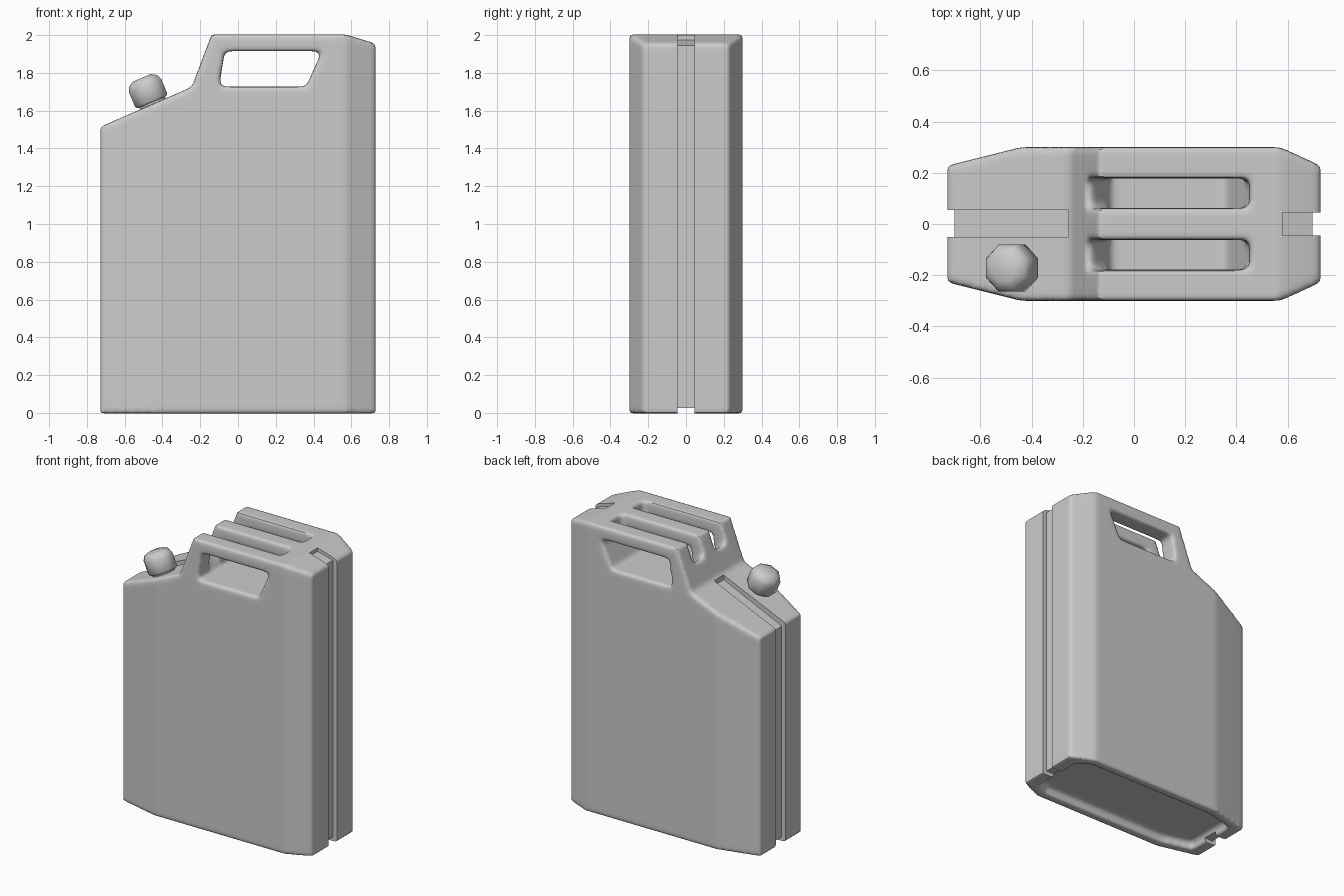
import bpy, bmesh, math
from mathutils import Matrix, Vector

if "Cube" in bpy.data.objects:
    bpy.data.objects.remove(bpy.data.objects["Cube"])


def make_object(name, bm):
    bmesh.ops.recalc_face_normals(bm, faces=bm.faces)
    mesh = bpy.data.meshes.new(name)
    bm.to_mesh(mesh)
    bm.free()
    ob = bpy.data.objects.new(name, mesh)
    bpy.context.collection.objects.link(ob)
    return ob


def prism(name, pts, axis, lo, hi):
    """Extrude a 2D outline: axis 'Y' takes (x, z) points, axis 'Z' takes (x, y)."""
    bm = bmesh.new()
    rings = []
    for d in (lo, hi):
        rings.append([bm.verts.new((a, d, b) if axis == 'Y' else (a, b, d)) for a, b in pts])
    n = len(pts)
    bm.faces.new(rings[0])
    bm.faces.new(rings[1][::-1])
    for i in range(n):
        j = (i + 1) % n
        bm.faces.new((rings[0][i], rings[0][j], rings[1][j], rings[1][i]))
    return make_object(name, bm)


def lathe(name, profile, sides, matrix):
    """Revolve (radius, height) pairs into a faceted solid."""
    bm = bmesh.new()
    rings = []
    for r, h in profile:
        rings.append([bm.verts.new((r * math.cos(math.tau * (k + .5) / sides),
                                    r * math.sin(math.tau * (k + .5) / sides), h))
                      for k in range(sides)])
    for a, b in zip(rings, rings[1:]):
        for k in range(sides):
            m = (k + 1) % sides
            bm.faces.new((a[k], a[m], b[m], b[k]))
    bm.faces.new(rings[0])
    bm.faces.new(rings[-1])
    bm.transform(matrix)
    return make_object(name, bm)


def apply(ob, kind, **settings):
    mod = ob.modifiers.new(kind.lower(), kind)
    for key, value in settings.items():
        setattr(mod, key, value)
    bpy.ops.object.select_all(action='DESELECT')
    bpy.context.view_layer.objects.active = ob
    ob.select_set(True)
    bpy.ops.object.modifier_apply(modifier=mod.name)


def boolean(ob, cutter, op='DIFFERENCE'):
    apply(ob, 'BOOLEAN', operation=op, object=cutter, solver='EXACT')
    bpy.data.objects.remove(cutter)


def smooth(ob, angle):
    bpy.ops.object.select_all(action='DESELECT')
    bpy.context.view_layer.objects.active = ob
    ob.select_set(True)
    bpy.ops.object.shade_smooth_by_angle(angle=math.radians(angle))


def plan(x_end, x_left, x_right, y_end, y_mid):
    """Eight-sided plan outline, mirrored front to back."""
    half = [(-x_end, y_end), (x_left, y_mid), (x_right, y_mid), (x_end, y_end)]
    return half + [(x, -y) for x, y in reversed(half)]


# Can body: side profile intersected with the chamfered plan
can = prism("can_body", [(-.728, -.003), (-.728, 1.515), (-.245, 1.725), (-.14, 2.003),
                         (.57, 2.003), (.728, 1.955), (.728, -.003)], 'Y', -.5, .5)
boolean(can, prism("plan_cut", plan(.728, -.44, .57, .228, .3), 'Z', -1, 3), 'INTERSECT')

# Grip window through the sides
boolean(can, prism("window_cut", [(-.07, 1.915), (.445, 1.915), (.36, 1.727), (-.1, 1.727)],
                   'Y', -1, 1))

# Two slots that divide the grip into three bars
for side in (-1, 1):
    lo, hi = sorted((side * .062, side * .178))
    boolean(can, prism("slot_cut", [(-.3, 2.1), (-.3, 1.91), (-.16, 1.86), (-.085, 1.727),
                                    (.36, 1.727), (.45, 1.93), (.45, 2.1)], 'Y', lo, hi))

# Recessed underside
boolean(can, prism("base_cut", plan(.64, -.42, .55, .18, .235), 'Z', -1, .05))

# Round every edge softly
apply(can, 'REMESH', mode='VOXEL', voxel_size=.014)
apply(can, 'SMOOTH', factor=.5, iterations=10)

# Seam channels running down both ends and under the base rim
boolean(can, prism("left_channel_cut", [(-.255, 1.85), (-.255, 1.69), (-.70, 1.487), (-.70, .025),
                                        (-.6, .025), (-.6, -.2), (-.9, -.2), (-.9, 1.85)],
                   'Y', -.05, .055))
boolean(can, prism("right_channel_cut", [(.58, 2.2), (.58, 1.975), (.697, 1.945), (.697, .025),
                                         (.6, .025), (.6, -.2), (.9, -.2), (.9, 2.2)],
                   'Y', -.045, .045))
smooth(can, 40)

# Filler cap and neck, square to the sloping shoulder
tilt = Vector((-.39, 0, .92)).to_track_quat('Z', 'Y').to_matrix().to_4x4()
place = Matrix.Translation((-.455, -.172, 1.645)) @ tilt
neck = lathe("filler_neck", [(.075, -.06), (.075, .02)], 16, place)
cap = lathe("filler_cap", [(.09, 0), (.1, .012), (.1, .095), (.088, .122), (.055, .14)], 8, place)
smooth(neck, 40)
smooth(cap, 50)
